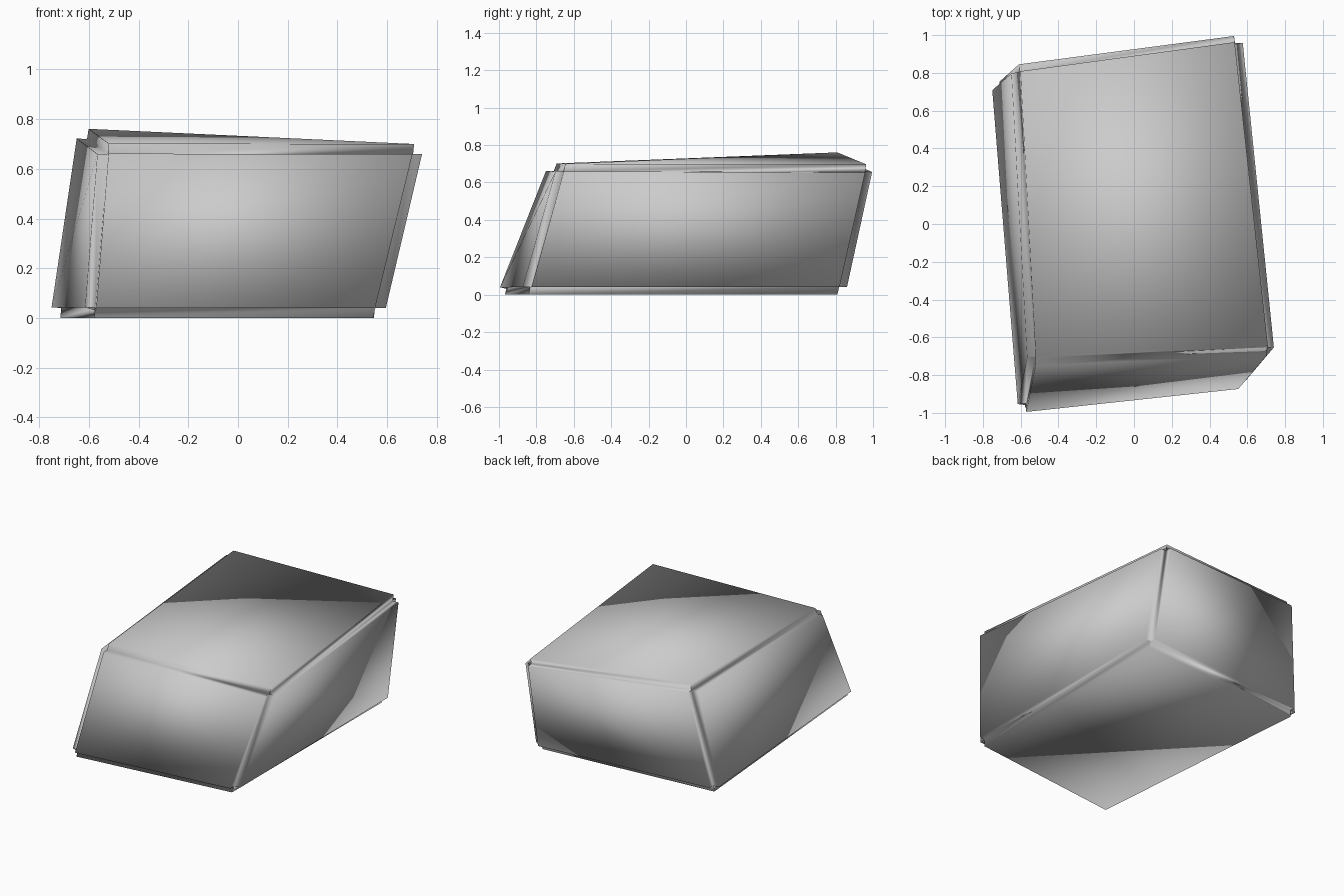
import bpy, bmesh
from mathutils import Vector

if "Cube" in bpy.data.objects:
    bpy.data.objects.remove(bpy.data.objects["Cube"])

# Skewed block corners: bottom ring, then top ring (front left, front right, back right, back left)
corners = [Vector(c) for c in (
    (-0.615, -1.015, 0), (0.585, -0.88, 0), (0.59, 0.855, 0), (-0.76, 0.745, 0),
    (-0.56, -0.735, 0.70), (0.755, -0.685, 0.70), (0.57, 1.01, 0.695), (-0.645, 0.845, 0.765))]
sides = [(3, 2, 1, 0), (4, 5, 6, 7), (0, 1, 5, 4), (1, 2, 6, 5), (2, 3, 7, 6), (3, 0, 4, 7)]

bm = bmesh.new()
verts = [bm.verts.new(c) for c in corners]
for s in sides:
    bm.faces.new([verts[i] for i in s])

# Small stepped groove along every edge
bmesh.ops.bevel(bm, geom=bm.edges[:], offset=0.042, offset_type='OFFSET',
                segments=2, profile=0.0, affect='EDGES', clamp_overlap=True)

# Crease each large side across the diagonal that starts at one of two opposite corners
hubs = (corners[5], corners[3])
big = sorted(bm.faces, key=lambda f: f.calc_area(), reverse=True)[:6]
for f in big:
    v = min(f.verts, key=lambda p: min((p.co - h).length for h in hubs))
    ring = list(f.verts)
    if len(ring) == 4:
        bmesh.utils.face_split(f, v, ring[(ring.index(v) + 2) % 4])

bmesh.ops.recalc_face_normals(bm, faces=bm.faces[:])
for f in bm.faces:
    f.smooth = True

mesh = bpy.data.meshes.new("rock_block")
bm.to_mesh(mesh)
bm.free()
block = bpy.data.objects.new("rock_block", mesh)
bpy.context.collection.objects.link(block)

# Plain stone grey
stone = bpy.data.materials.new("stone_grey")
stone.diffuse_color = (0.6, 0.6, 0.6, 1)
stone.use_nodes = True
stone.node_tree.nodes["Principled BSDF"].inputs["Base Color"].default_value = stone.diffuse_color
mesh.materials.append(stone)
